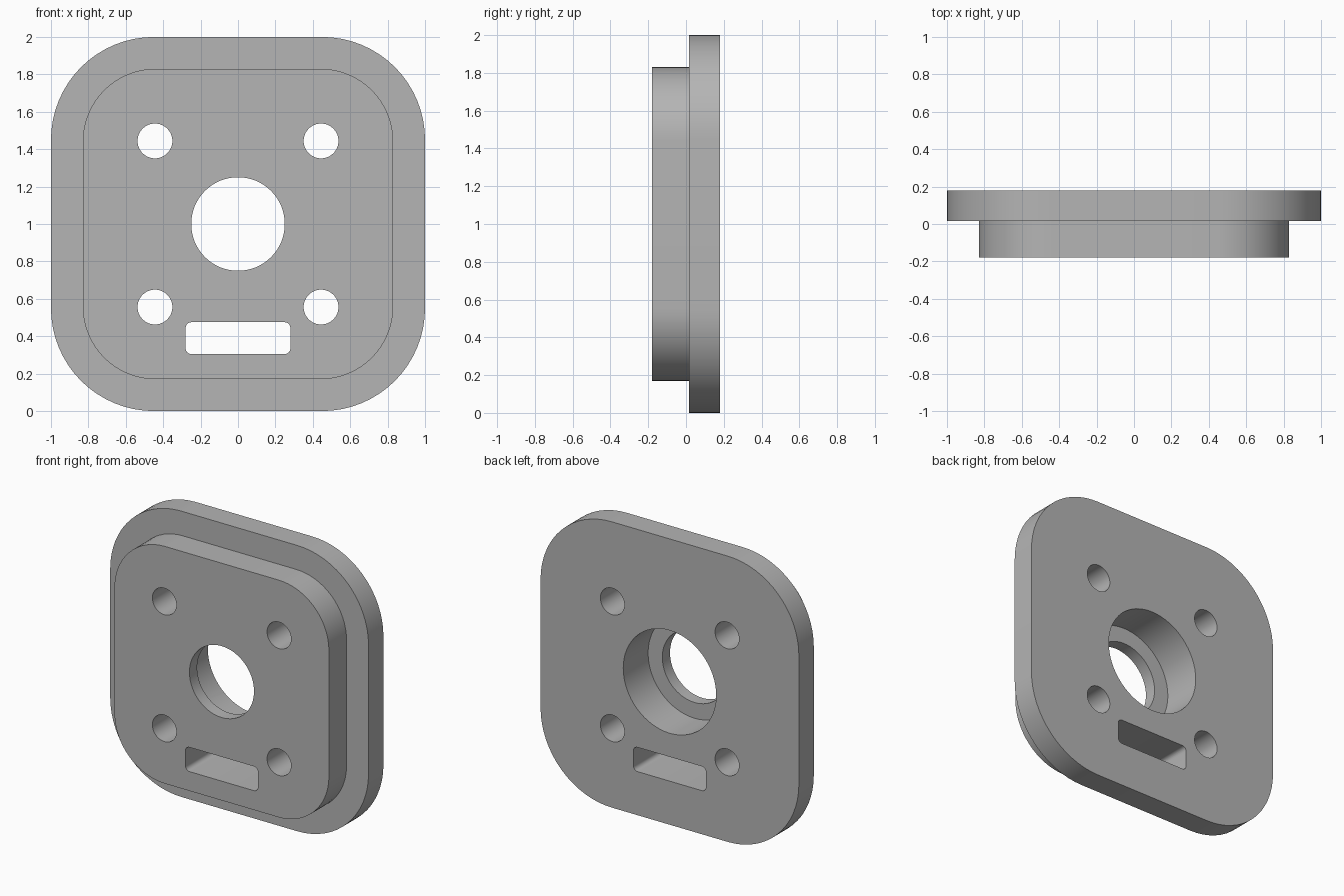
import bpy, bmesh
from math import pi, cos, sin, radians

if "Cube" in bpy.data.objects:
    bpy.data.objects.remove(bpy.data.objects["Cube"], do_unlink=True)

grey = bpy.data.materials.new("light grey")
grey.use_nodes = True
colour = (0.46, 0.46, 0.46, 1)
grey.diffuse_color = colour
grey.node_tree.nodes["Principled BSDF"].inputs["Base Color"].default_value = colour


def rounded_prism(name, x, z, half_w, half_h, radius, y0, y1, steps=16):
    """Rounded rectangle centred on (x, z), extruded from y0 to y1."""
    bm = bmesh.new()
    ring = []
    for corner, (sx, sz) in enumerate([(1, 1), (-1, 1), (-1, -1), (1, -1)]):
        cx, cz = x + sx * (half_w - radius), z + sz * (half_h - radius)
        for i in range(steps + 1):
            a = (corner + i / steps) * pi / 2
            ring.append(bm.verts.new((cx + radius * cos(a), y0, cz + radius * sin(a))))
    bmesh.ops.remove_doubles(bm, verts=ring, dist=1e-5)
    face = bm.faces.new([v for v in ring if v.is_valid])
    top = bmesh.ops.extrude_face_region(bm, geom=[face])["geom"]
    moved = [v for v in top if isinstance(v, bmesh.types.BMVert)]
    bmesh.ops.translate(bm, verts=moved, vec=(0, y1 - y0, 0))
    bmesh.ops.recalc_face_normals(bm, faces=bm.faces)
    mesh = bpy.data.meshes.new(name)
    bm.to_mesh(mesh)
    bm.free()
    mesh.materials.append(grey)
    obj = bpy.data.objects.new(name, mesh)
    bpy.context.collection.objects.link(obj)
    return obj


def cylinder(name, x, z, radius, y0, y1):
    return rounded_prism(name, x, z, radius, radius, radius, y0, y1)


def combine(target, tool, operation):
    mod = target.modifiers.new(tool.name, "BOOLEAN")
    mod.operation, mod.object, mod.solver = operation, tool, "EXACT"
    bpy.context.view_layer.objects.active = target
    bpy.ops.object.modifier_apply(modifier=mod.name)
    bpy.data.objects.remove(tool, do_unlink=True)


# Wide back flange with a smaller raised block on its front
front, step, back = -0.18, 0.015, 0.18
plate = rounded_prism("mounting_plate", 0, 1, 1, 1, 0.55, step, back)
raised = rounded_prism("raised_block", 0, 1, 0.83, 0.83, 0.39, front, step + 0.08)
combine(plate, raised, "UNION")

# Centre hole, with a wider counterbore from the back leaving a thin lip
combine(plate, cylinder("centre_hole", 0, 1, 0.25, -1, 1), "DIFFERENCE")
combine(plate, cylinder("counterbore", 0, 1, 0.36, front + 0.085, 1), "DIFFERENCE")

# Four screw holes
for sx in (-1, 1):
    for sz in (-1, 1):
        hole = cylinder("screw_hole", sx * 0.444, 1 + sz * 0.444, 0.093, -1, 1)
        combine(plate, hole, "DIFFERENCE")

# Rounded slot near the bottom
slot = rounded_prism("slot", 0, 0.39, 0.28, 0.085, 0.03, -1, 1, steps=6)
combine(plate, slot, "DIFFERENCE")

# Smooth round walls, keep rims sharp
bpy.ops.object.select_all(action="DESELECT")
plate.select_set(True)
bpy.context.view_layer.objects.active = plate
bpy.ops.object.shade_smooth_by_angle(angle=radians(30))
